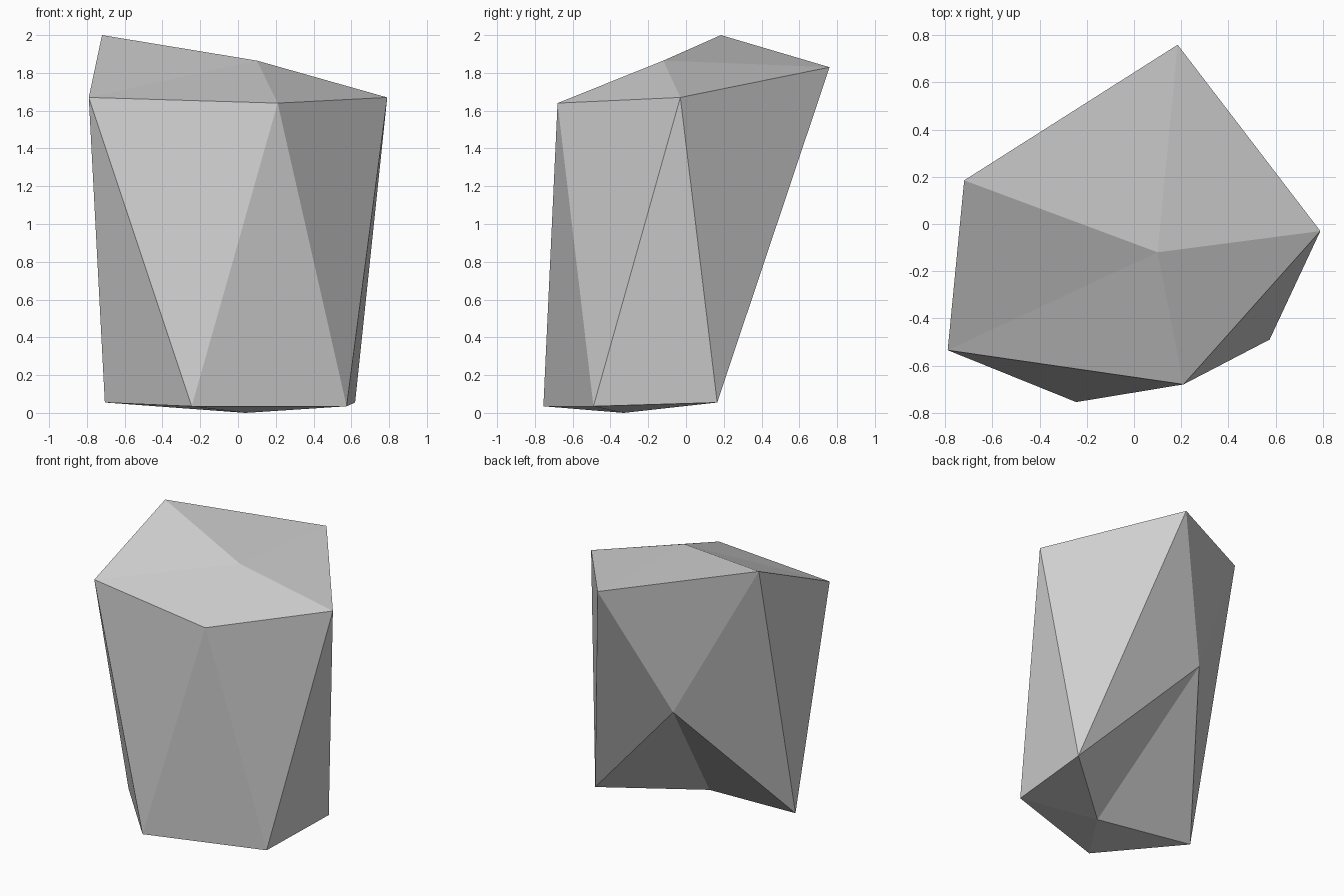
import bpy
import bmesh

default_cube = bpy.data.objects.get("Cube")
if default_cube:
    bpy.data.objects.remove(default_cube, do_unlink=True)


def flat_material(name, colour):
    material = bpy.data.materials.new(name)
    material.use_nodes = True
    material.diffuse_color = colour
    shader = next(n for n in material.node_tree.nodes if n.type == 'BSDF_PRINCIPLED')
    shader.inputs["Base Color"].default_value = colour
    return material


# Faceted boulder: two five-sided rings joined by a zigzag band, closed by two fans
crown = (0.10, -0.12, 1.865)
base = (0.04, -0.33, 0.0)
upper_ring = [
    (-0.79, -0.535, 1.67),
    (0.21, -0.68, 1.64),
    (0.79, -0.03, 1.67),
    (0.185, 0.76, 1.83),
    (-0.72, 0.185, 2.0),
]
# Each lower corner sits between two upper corners
lower_ring = [
    (-0.245, -0.755, 0.035),
    (0.575, -0.49, 0.035),
    (0.62, 0.165, 0.055),
    (-0.20, 0.435, 0.925),
    (-0.705, -0.26, 0.055),
]

bm = bmesh.new()
top = bm.verts.new(crown)
bottom = bm.verts.new(base)
upper = [bm.verts.new(point) for point in upper_ring]
lower = [bm.verts.new(point) for point in lower_ring]

count = len(upper)
for i in range(count):
    j = (i + 1) % count
    bm.faces.new((top, upper[i], upper[j]))
    bm.faces.new((upper[i], lower[i], upper[j]))
    bm.faces.new((lower[i], lower[j], upper[j]))
    bm.faces.new((bottom, lower[j], lower[i]))
bmesh.ops.recalc_face_normals(bm, faces=bm.faces[:])

mesh = bpy.data.meshes.new("boulder")
bm.to_mesh(mesh)
bm.free()
mesh.materials.append(flat_material("stone grey", (0.62, 0.62, 0.62, 1.0)))

boulder = bpy.data.objects.new("boulder", mesh)
bpy.context.collection.objects.link(boulder)
